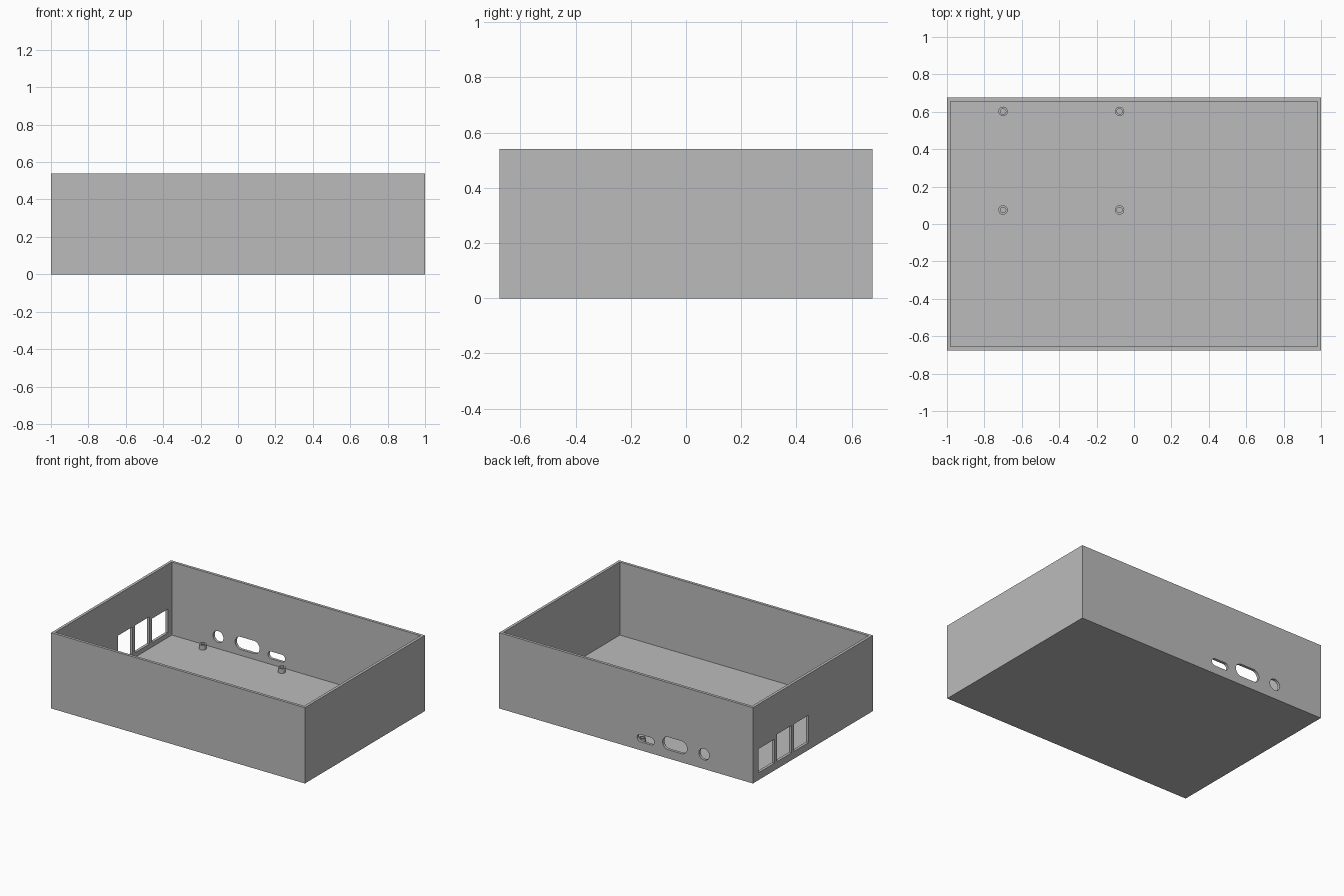
import bpy, bmesh
from math import sin, cos, pi
from mathutils import Matrix, Vector

cube = bpy.data.objects.get("Cube")
if cube:
    bpy.data.objects.remove(cube, do_unlink=True)

W, D, H, T = 2.0, 1.35, 0.54, 0.02    # outer size and wall thickness

grey = bpy.data.materials.new("grey plastic")
grey.use_nodes = True
grey.diffuse_color = (0.5, 0.5, 0.5, 1)
grey.node_tree.nodes["Principled BSDF"].inputs["Base Color"].default_value = (0.5, 0.5, 0.5, 1)


def slot(w, h, n=16):
    """Outline with two round ends; a circle when w equals h."""
    r, off = h / 2, (w - h) / 2
    pts = []
    for side in (1, -1):
        for i in range(n + 1):
            if w == h and i == n:
                continue
            a = -pi / 2 + pi * i / n + (pi if side < 0 else 0)
            pts.append((side * off + r * cos(a), r * sin(a)))
    return pts


def rect(w, h):
    return [(-w / 2, -h / 2), (w / 2, -h / 2), (w / 2, h / 2), (-w / 2, h / 2)]


def prism(name, outline, depth, loc, axis="Z"):
    """Extrude an outline by depth, centred on loc, along an axis."""
    bm = bmesh.new()
    face = bm.faces.new([bm.verts.new((x, y, -depth / 2)) for x, y in outline])
    ext = bmesh.ops.extrude_face_region(bm, geom=[face])
    bmesh.ops.translate(bm, vec=(0, 0, depth),
                        verts=[v for v in ext["geom"] if isinstance(v, bmesh.types.BMVert)])
    turn = Matrix.Identity(4)
    if axis in "XY":
        turn = Matrix.Rotation(pi / 2, 4, "X")
    if axis == "X":
        turn = Matrix.Rotation(pi / 2, 4, "Z") @ turn
    bm.transform(Matrix.Translation(Vector(loc)) @ turn)
    bmesh.ops.recalc_face_normals(bm, faces=bm.faces)
    mesh = bpy.data.meshes.new(name)
    bm.to_mesh(mesh)
    bm.free()
    mesh.materials.append(grey)
    ob = bpy.data.objects.new(name, mesh)
    bpy.context.collection.objects.link(ob)
    return ob


def cut(ob, cutters):
    """Subtract the cutters one by one, then smooth the round sides."""
    bpy.ops.object.select_all(action="DESELECT")
    bpy.context.view_layer.objects.active = ob
    ob.select_set(True)
    for c in cutters:
        c.hide_render = True
        mod = ob.modifiers.new("cut", "BOOLEAN")
        mod.operation, mod.solver, mod.object = "DIFFERENCE", "EXACT", c
        bpy.ops.object.modifier_apply(modifier=mod.name)
        bpy.data.objects.remove(c, do_unlink=True)
    bpy.ops.object.shade_smooth_by_angle(angle=pi / 6)


# Open tray
case = prism("case_body", rect(W, D), H, (0, 0, H / 2))
cutters = [prism("cavity", rect(W - 2 * T, D - 2 * T), H, (0, 0, H / 2 + T))]

# Round-ended openings in the back wall: x, z, width, height
for x, z, w, h in [(-0.615, 0.105, 0.082, 0.082),
                   (-0.385, 0.107, 0.193, 0.09),
                   (-0.155, 0.086, 0.135, 0.052)]:
    cutters.append(prism("back_opening", slot(w, h), 4 * T, (x, D / 2, z), "Y"))

# Square openings in the right wall: y, width, top
for y, w, top in [(0.522, 0.18, 0.222), (0.32, 0.163, 0.247), (0.128, 0.163, 0.247)]:
    low = 0.052
    cutters.append(prism("side_opening", rect(w, top - low), 4 * T,
                         (-W / 2, y, (top + low) / 2), "X"))
cut(case, cutters)

# Four hollow standoffs on the floor
for x in (-0.70, -0.077):
    for y in (0.075, 0.602):
        post = prism("standoff", slot(0.05, 0.05), 0.034, (x, y, T + 0.016))
        cut(post, [prism("screw_hole", slot(0.029, 0.029), 0.1, (x, y, T + 0.016))])
